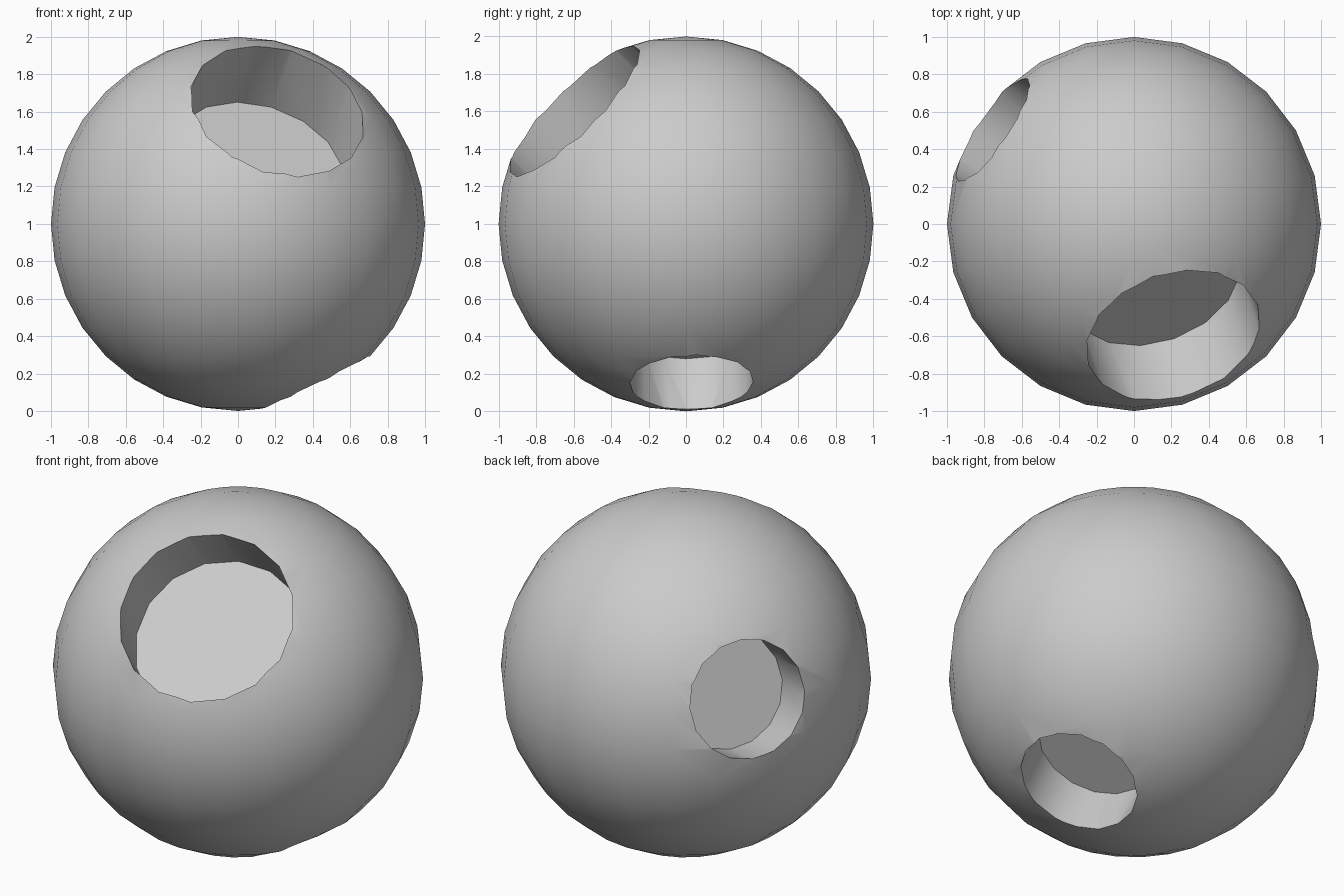
import bpy
from mathutils import Vector

if "Cube" in bpy.data.objects:
    bpy.data.objects.remove(bpy.data.objects["Cube"])

CENTRE = Vector((0, 0, 1))

# main ball
bpy.ops.mesh.primitive_uv_sphere_add(segments=24, ring_count=16, radius=1, location=CENTRE)
ball = bpy.context.object
ball.name = "ball"


def bore(name, direction, radius, floor):
    """Cut a round flat-bottomed socket whose floor lies at the given distance from the centre."""
    d = Vector(direction).normalized()
    length = 1.3 - floor
    bpy.ops.mesh.primitive_cylinder_add(
        vertices=16, radius=radius, depth=length,
        location=CENTRE + d * (floor + length / 2),
        rotation=d.to_track_quat('Z', 'Y').to_euler())
    cutter = bpy.context.object
    cutter.name = name
    cutter.hide_render = True
    mod = ball.modifiers.new(name, 'BOOLEAN')
    mod.operation = 'DIFFERENCE'
    mod.solver = 'EXACT'
    mod.object = cutter
    bpy.context.view_layer.objects.active = ball
    bpy.ops.object.modifier_apply(modifier=mod.name)
    bpy.data.objects.remove(cutter, do_unlink=True)


# large front socket, left rear socket, underside socket
bore("front_socket_cutter", (0.24, -0.68, 0.69), 0.48, 0.44)
bore("rear_socket_cutter", (-0.78, 0.52, 0.24), 0.33, 0.60)
bore("under_socket_cutter", (0.42, 0.03, -0.86), 0.33, 0.64)

# smooth shell with crisp socket rims
bpy.ops.object.select_all(action='DESELECT')
ball.select_set(True)
bpy.context.view_layer.objects.active = ball
bpy.ops.object.shade_smooth_by_angle(angle=0.55)
